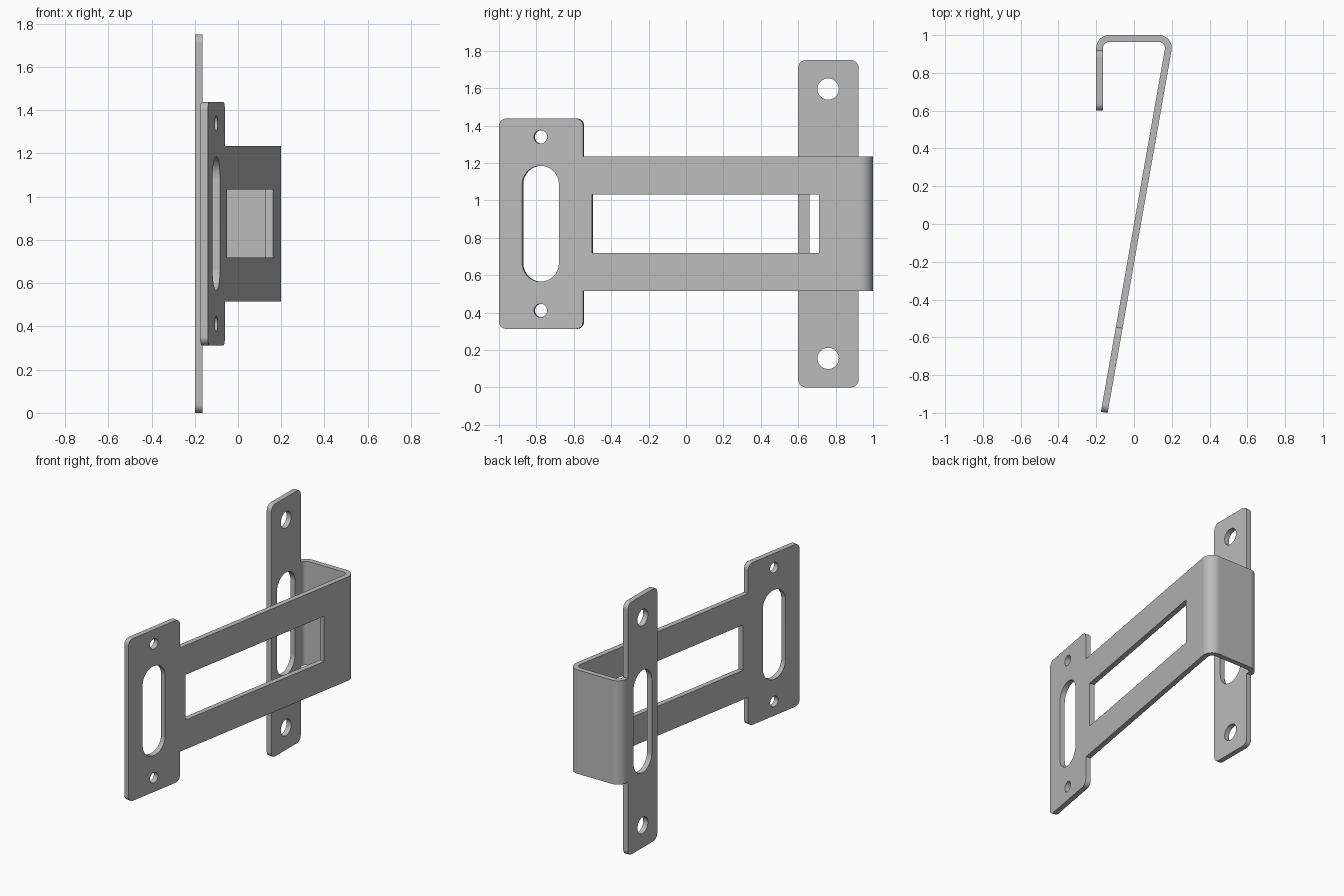
import bpy, bmesh
from math import sin, cos, pi, radians
from mathutils import Vector

cube = bpy.data.objects.get("Cube")
if cube:
    bpy.data.objects.remove(cube, do_unlink=True)

MID = 0.875           # height of the symmetry line
THICK = 0.036
BEND = 0.05           # bend radius at the middle of the sheet
TURN_A, TURN_B = radians(90), radians(100)
BAR = 0.36            # half height of the bar
TAB_END, NECK, TIP = 0.322, 2.255, 2.712

# Bent path seen from above: (length, total turn) of each run
RUNS = [(0.332, 0), (BEND * TURN_A, TURN_A), (0.264, 0),
        (BEND * TURN_B, TURN_B), (3.0, 0)]


def bend_point(s, t):
    """Map distance along the sheet and offset through it to x, y."""
    pos, head = Vector((-0.182, 0.6)), pi / 2
    for length, turn in RUNS:
        step = min(s, length)
        if turn:
            end = head - step / BEND
            pos += BEND * Vector((sin(head) - sin(end), cos(end) - cos(head)))
            head = end
        else:
            pos += step * Vector((cos(head), sin(head)))
        s -= step
        if s <= 1e-9:
            break
    return pos + t * Vector((-sin(head), cos(head)))


def arc(cx, cz, r, start, sweep, n):
    return [(cx + r * cos(start + sweep * i / n), cz + r * sin(start + sweep * i / n))
            for i in range(n + 1)]


def slot(cx, half_w, half_h):
    dz = half_h - half_w
    return arc(cx, MID + dz, half_w, 0, pi, 16) + arc(cx, MID - dz, half_w, pi, pi, 16)


def hole(cx, dz, r):
    return arc(cx, MID + dz, r, 0, 2 * pi, 32)[:-1]


def mirrored(upper):
    return upper + [(s, 2 * MID - z) for s, z in reversed(upper)]


# Flat outline of the whole sheet, upper half then mirrored
R = 0.04


def tab_top(a, b, half_h):
    z = MID + half_h - R
    return arc(a + R, z, R, pi, -pi / 2, 6) + arc(b - R, z, R, pi / 2, -pi / 2, 6)


outline = mirrored(tab_top(0, TAB_END, 0.875)
                   + [(TAB_END, MID + BAR), (NECK, MID + BAR)]
                   + tab_top(NECK, TIP, 0.5625))
window = mirrored([(0.975, MID + 0.157), (2.207, MID + 0.157)])
loops = [outline, window, slot(0.16, 0.1, 0.355), slot(2.486, 0.1, 0.31)]
for side in (1, -1):
    loops += [hole(0.16, side * 0.72, 0.057), hole(2.486, side * 0.464, 0.036)]

bm = bmesh.new()
edges = []
for loop in loops:
    vs = [bm.verts.new((s, z, -THICK / 2)) for s, z in loop]
    edges += [bm.edges.new((vs[i - 1], vs[i])) for i in range(len(vs))]
bmesh.ops.triangle_fill(bm, use_beauty=True, edges=edges)

# Give the sheet thickness
ext = bmesh.ops.extrude_face_region(bm, geom=bm.faces[:])
for v in ext["geom"]:
    if isinstance(v, bmesh.types.BMVert):
        v.co.z = THICK / 2

# Cut lines across both bends, then fold
start = 0
for length, turn in RUNS:
    if turn:
        for i in range(13):
            bmesh.ops.bisect_plane(bm, geom=bm.verts[:] + bm.edges[:] + bm.faces[:],
                                   dist=1e-6, plane_co=(start + length * i / 12, 0, 0),
                                   plane_no=(1, 0, 0))
    start += length
for v in bm.verts:
    s, z, t = v.co
    p = bend_point(s, t)
    v.co = (p.x, p.y, z)
bmesh.ops.recalc_face_normals(bm, faces=bm.faces[:])

mesh = bpy.data.meshes.new("bent_bracket")
bm.to_mesh(mesh)
bm.free()
bracket = bpy.data.objects.new("bent_bracket", mesh)
bpy.context.collection.objects.link(bracket)

# Plain grey metal
mat = bpy.data.materials.new("grey_metal")
mat.use_nodes = True
grey = (0.5, 0.5, 0.5, 1)
mat.diffuse_color = grey
mat.node_tree.nodes["Principled BSDF"].inputs["Base Color"].default_value = grey
mesh.materials.append(mat)

# Smooth bends, crisp edges
bpy.ops.object.select_all(action="DESELECT")
bracket.select_set(True)
bpy.context.view_layer.objects.active = bracket
bpy.ops.object.shade_smooth_by_angle(angle=radians(30))
weighted = bracket.modifiers.new("flat_panels", "WEIGHTED_NORMAL")
weighted.keep_sharp = True
